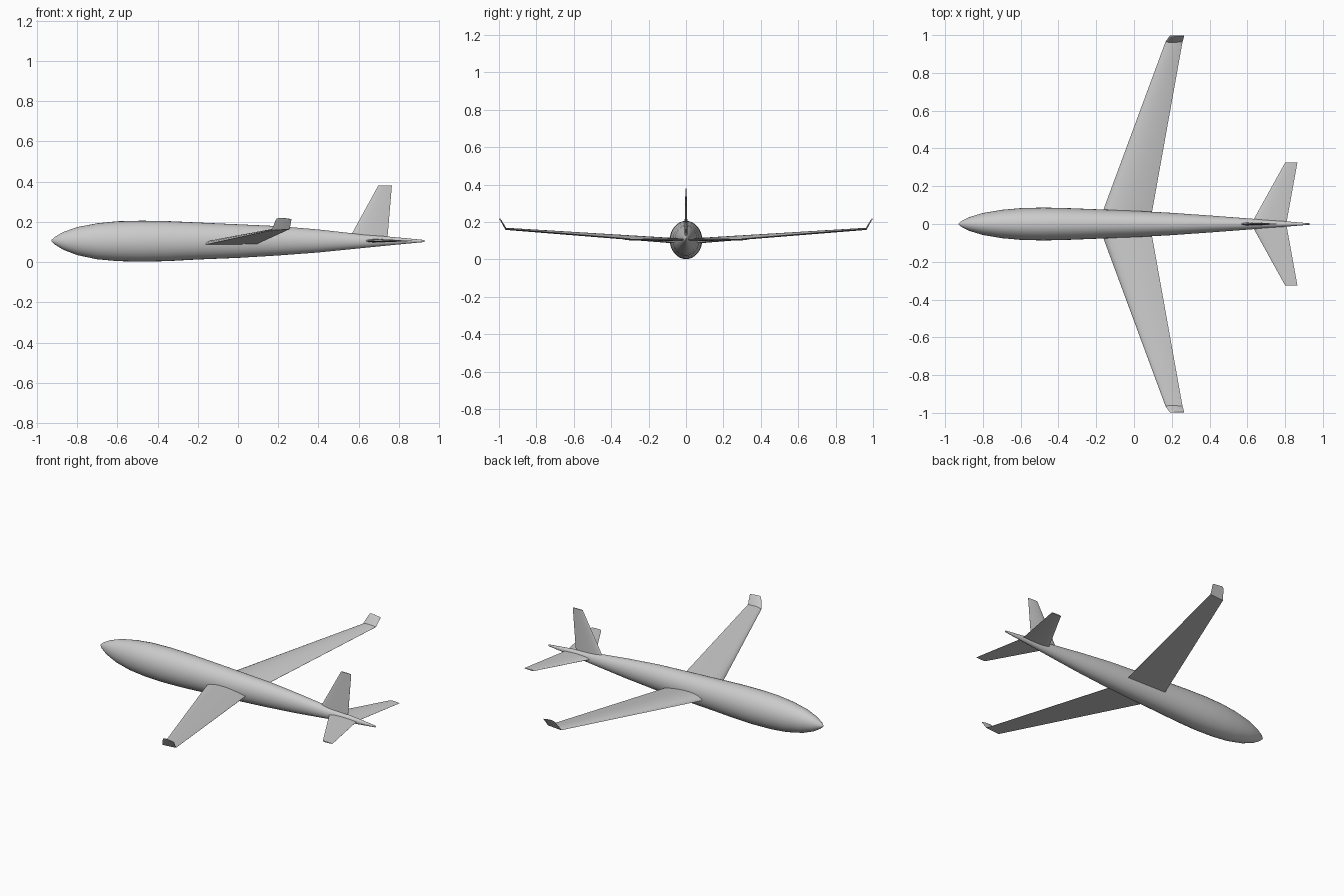
import bpy, bmesh, math
from mathutils import Vector

cube = bpy.data.objects.get("Cube")
if cube:
    bpy.data.objects.remove(cube, do_unlink=True)

grey = bpy.data.materials.new("light grey")
grey.use_nodes = True
grey.diffuse_color = (0.6, 0.6, 0.6, 1)
grey.node_tree.nodes["Principled BSDF"].inputs["Base Color"].default_value = (0.6, 0.6, 0.6, 1)


def loft(name, rings, mirror=False):
    """Skin closed rings of points, cap both ends and shade smoothly."""
    bm = bmesh.new()
    loops = [[bm.verts.new(p) for p in ring] for ring in rings]
    n = len(loops[0])
    for a, b in zip(loops, loops[1:]):
        for i in range(n):
            j = (i + 1) % n
            bm.faces.new((a[i], a[j], b[j], b[i]))
    bm.faces.new(loops[0])
    bm.faces.new(loops[-1])
    bmesh.ops.recalc_face_normals(bm, faces=bm.faces)
    mesh = bpy.data.meshes.new(name)
    bm.to_mesh(mesh)
    bm.free()
    mesh.materials.append(grey)
    obj = bpy.data.objects.new(name, mesh)
    bpy.context.collection.objects.link(obj)
    if mirror:
        obj.modifiers.new("Mirror", "MIRROR").use_axis = (False, True, False)
    bpy.ops.object.select_all(action="DESELECT")
    bpy.context.view_layer.objects.active = obj
    obj.select_set(True)
    bpy.ops.object.shade_smooth_by_angle(angle=math.radians(35))
    return obj


def airfoil(lead, trail, thickness, normal, flat=True, steps=10):
    """Section from leading to trailing edge; flat underside or symmetric."""
    lead, trail, normal = Vector(lead), Vector(trail), Vector(normal).normalized()

    def height(t):
        return thickness * (2.6 * math.sqrt(t) * (1 - t) + 0.05 * t)

    ts = [(1 - math.cos(math.pi * i / steps)) / 2 for i in range(steps + 1)]
    upper = [lead.lerp(trail, t) + normal * height(t) * (1 if flat else 0.5) for t in ts]
    lower = [lead.lerp(trail, t) - normal * height(t) * (0.03 if flat else 0.5)
             for t in reversed(ts[1:])]
    return upper + lower


# Fuselage: station x, half width, bottom z, top z
stations = [
    (-0.928, 0.003, 0.104, 0.110), (-0.91, 0.018, 0.087, 0.126),
    (-0.87, 0.037, 0.062, 0.149), (-0.80, 0.058, 0.035, 0.174),
    (-0.70, 0.075, 0.014, 0.193), (-0.60, 0.084, 0.005, 0.203),
    (-0.48, 0.087, 0.002, 0.206), (-0.35, 0.084, 0.005, 0.204),
    (-0.20, 0.078, 0.013, 0.197), (0.0, 0.070, 0.021, 0.188),
    (0.20, 0.059, 0.033, 0.179), (0.40, 0.045, 0.048, 0.162),
    (0.60, 0.030, 0.068, 0.140), (0.78, 0.016, 0.086, 0.124),
    (0.928, 0.004, 0.100, 0.110)]
sides = 32
angles = [2 * math.pi * i / sides for i in range(sides)]
loft("fuselage", [[(x, w * math.cos(a), (lo + hi) / 2 + (hi - lo) / 2 * math.sin(a))
                   for a in angles] for x, w, lo, hi in stations])

# Tapered, swept wings rising toward the tips
loft("wings", [
    airfoil((-0.19, 0, 0.081), (0.084, 0, 0.085), 0.028, (0, 0, 1)),
    airfoil((0.167, 0.965, 0.158), (0.257, 0.965, 0.164), 0.009, (0, 0, 1))], True)

# Canted winglets with a rounded upper front corner
inward = (0, -0.86, 0.5)
loft("winglets", [
    airfoil((0.167, 0.965, 0.158), (0.257, 0.965, 0.164), 0.008, inward),
    airfoil((0.187, 0.993, 0.208), (0.265, 0.993, 0.208), 0.006, inward),
    airfoil((0.192, 0.997, 0.216), (0.266, 0.996, 0.212), 0.005, inward),
    airfoil((0.204, 0.999, 0.220), (0.266, 0.997, 0.214), 0.003, inward)], True)

# Tailplane
loft("tailplane", [
    airfoil((0.62, 0, 0.106), (0.806, 0, 0.106), 0.017, (0, 0, 1), False),
    airfoil((0.80, 0.325, 0.106), (0.865, 0.325, 0.106), 0.006, (0, 0, 1), False)], True)

# Upright fin
loft("fin", [
    airfoil((0.547, 0, 0.106), (0.742, 0, 0.106), 0.018, (0, 1, 0), False),
    airfoil((0.697, 0, 0.38), (0.765, 0, 0.38), 0.006, (0, 1, 0), False)])
